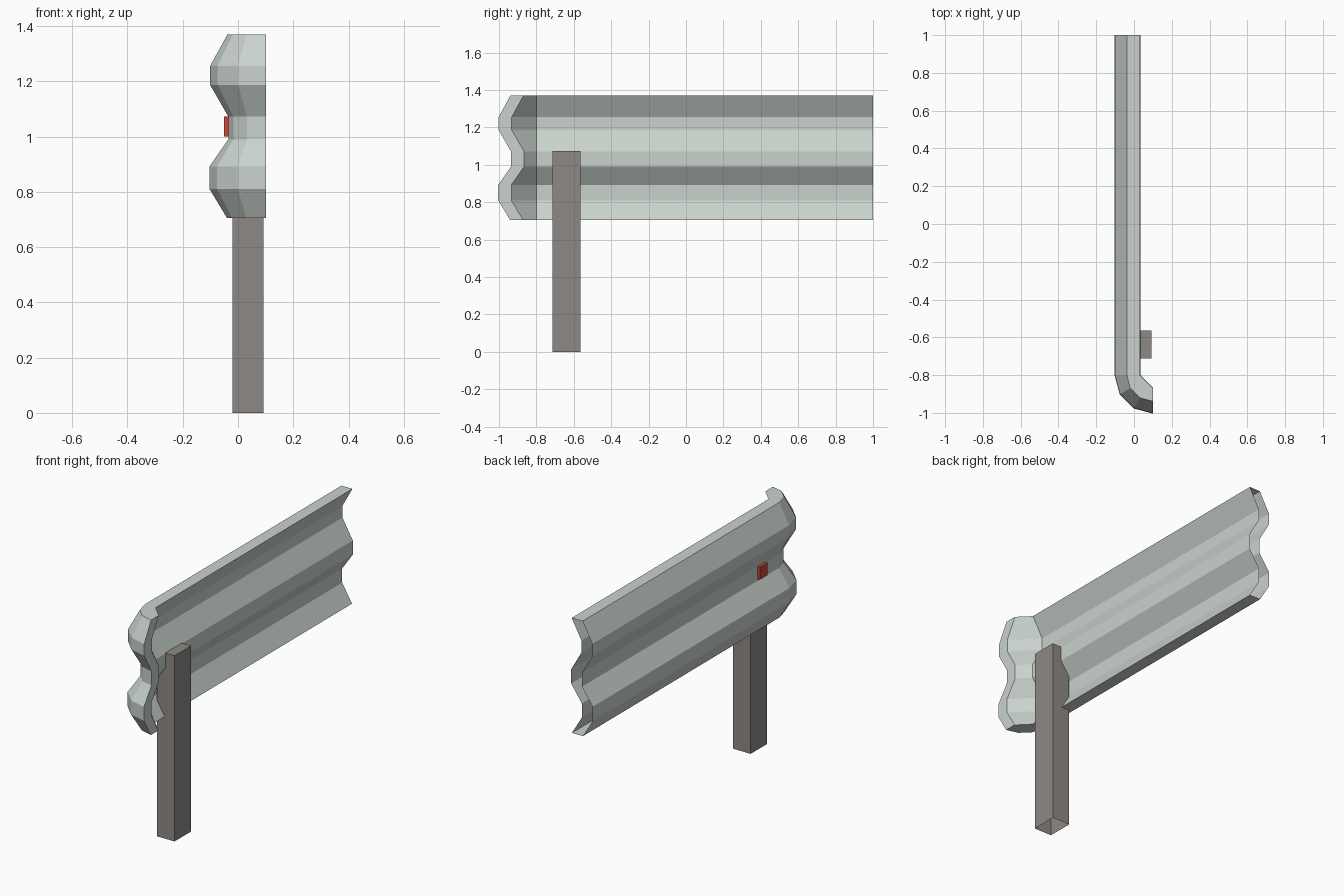
import bpy, bmesh, math
from mathutils import Vector

if "Cube" in bpy.data.objects:
    bpy.data.objects.remove(bpy.data.objects["Cube"])


def material(name, rgb):
    m = bpy.data.materials.new(name)
    m.diffuse_color = (*rgb, 1)
    m.use_nodes = True
    m.node_tree.nodes["Principled BSDF"].inputs["Base Color"].default_value = m.diffuse_color
    return m


STEEL = material("galvanised steel", (0.59, 0.65, 0.61))
POST = material("weathered post", (0.27, 0.25, 0.235))
RED = material("reflector red", (0.60, 0.06, 0.04))


def finish(name, bm, mat):
    bmesh.ops.recalc_face_normals(bm, faces=bm.faces[:])
    me = bpy.data.meshes.new(name)
    bm.to_mesh(me)
    bm.free()
    me.materials.append(mat)
    ob = bpy.data.objects.new(name, me)
    bpy.context.collection.objects.link(ob)
    return ob


def box(name, lo, hi, mat, open_bottom=False):
    bm = bmesh.new()
    bmesh.ops.create_cube(bm, size=1)
    for v in bm.verts:
        v.co = Vector([(a + b) / 2 + c * (b - a) for a, b, c in zip(lo, hi, v.co)])
    if open_bottom:
        low = [f for f in bm.faces if f.calc_center_median().z < lo[2] + 1e-4]
        bmesh.ops.delete(bm, geom=low, context='FACES_ONLY')
    return finish(name, bm, mat)


# Rail: W profile (x, z) of the road side, swept along y and round the end bend
PROFILE = [(-0.038, 1.37), (-0.101, 1.255), (-0.101, 1.187), (-0.035, 1.072),
           (-0.035, 0.99), (-0.103, 0.892), (-0.103, 0.81), (-0.04, 0.705)]
DEPTH = 0.07
BEND_X, BEND_Y = 0.101, -0.80


def sweep(bm, offset, angles):
    """Rings of the profile: far straight end, then steps round the bend."""
    rings = [[bm.verts.new((x + offset, 1, z)) for x, z in PROFILE]]
    for a in angles:
        t = math.radians(a)
        rings.append([bm.verts.new((BEND_X - (BEND_X - x - offset) * math.cos(t),
                                    BEND_Y - (BEND_X - x - offset) * math.sin(t), z))
                      for x, z in PROFILE])
    for a, b in zip(rings, rings[1:]):
        for i in range(len(PROFILE) - 1):
            bm.faces.new((a[i], a[i + 1], b[i + 1], b[i]))
    return rings


bm = bmesh.new()
outer = sweep(bm, 0, (0, 30, 60, 90))
inner = sweep(bm, DEPTH, (0, 90))
# top and bottom edges: straight strip plus bend
for k in (0, -1):
    bm.faces.new((outer[0][k], outer[1][k], inner[1][k], inner[0][k]))
    bm.faces.new([r[k] for r in outer[1:]] + [inner[2][k], inner[1][k]])
# closed bent end (far end stays open)
for i in range(len(PROFILE) - 1):
    bm.faces.new((outer[-1][i], outer[-1][i + 1], inner[-1][i + 1], inner[-1][i]))
finish("guard_rail", bm, STEEL)

# Support post and reflector
box("support_post", (-0.02, -0.713, 0), (0.093, -0.563, 1.075), POST, open_bottom=True)
box("reflector", (-0.05, -0.676, 1.0), (-0.034, -0.604, 1.072), RED)
